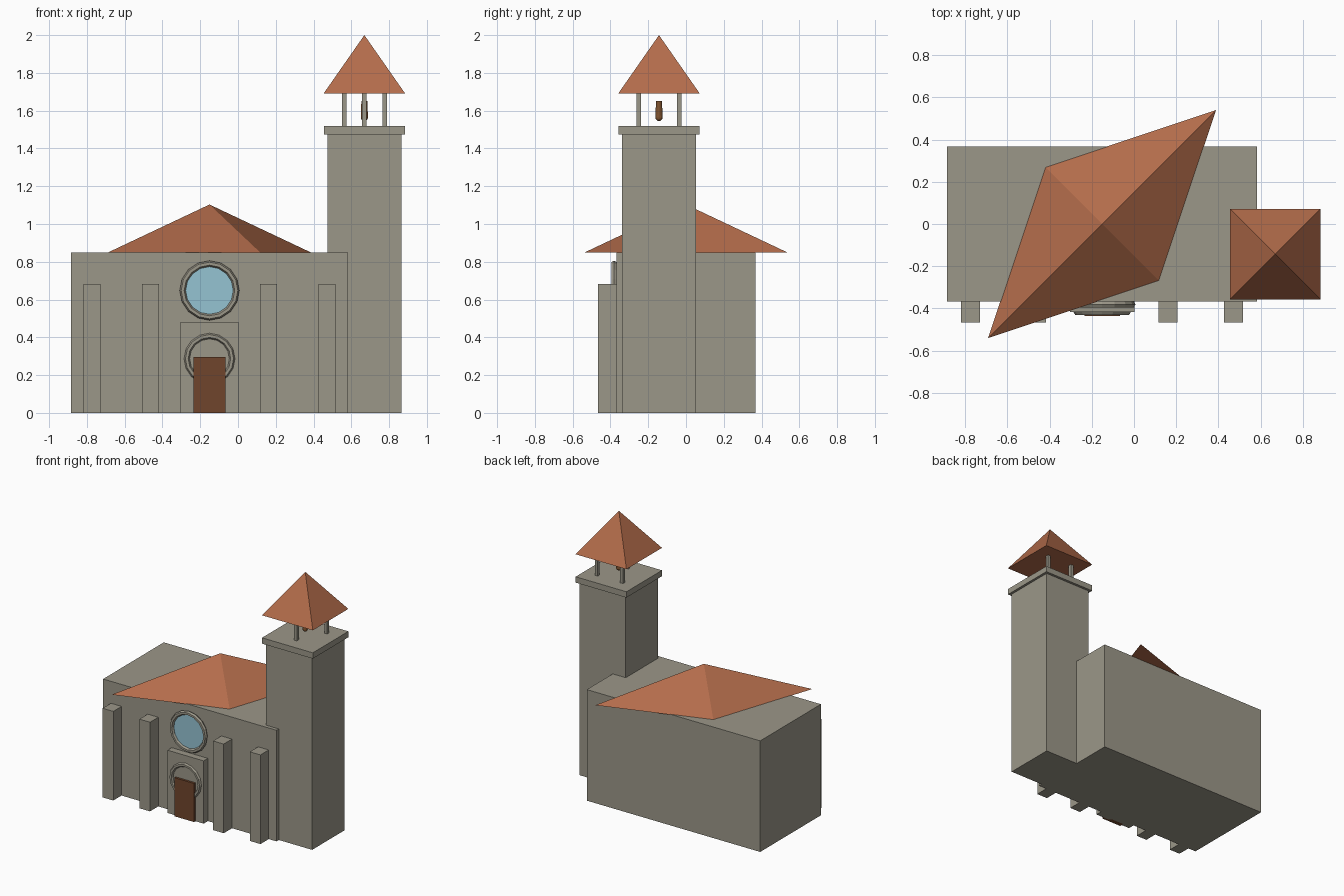
import bpy, math
from mathutils import Vector

if "Cube" in bpy.data.objects:
    bpy.data.objects.remove(bpy.data.objects["Cube"])

CX = -0.151             # centre line of the nave
TX, TY = 0.669, -0.143  # centre of the tower


def mat(name, rgb):
    m = bpy.data.materials.new(name)
    m.diffuse_color = (*rgb, 1)
    m.use_nodes = True
    m.node_tree.nodes["Principled BSDF"].inputs["Base Color"].default_value = m.diffuse_color
    return m


STONE = mat("stone", (0.33, 0.31, 0.25))
TILE = mat("roof_tile", (0.45, 0.15, 0.07))
GLASS = mat("window_glass", (0.30, 0.55, 0.65))
WOOD = mat("door_wood", (0.16, 0.06, 0.025))
BRONZE = mat("bronze", (0.22, 0.09, 0.03))


def finish(name, m):
    ob = bpy.context.object
    ob.name = name
    ob.data.materials.append(m)
    return ob


def box(name, x, y, z, m):
    """Box from (min, max) pairs on each axis."""
    bpy.ops.mesh.primitive_cube_add(size=1, location=[sum(p) / 2 for p in (x, y, z)])
    ob = finish(name, m)
    for v in ob.data.vertices:
        v.co = Vector(c * (p[1] - p[0]) for c, p in zip(v.co, (x, y, z)))
    return ob


def around(c, half):
    return (c - half, c + half)


def pyramid(name, centre, corners, z0, z1, m):
    """Four-sided roof over the given corner offsets."""
    x, y = centre
    verts = [(x + a, y + b, z0) for a, b in corners] + [(x, y, z1)]
    faces = [(3, 2, 1, 0)] + [(i, (i + 1) % 4, 4) for i in range(4)]
    me = bpy.data.meshes.new(name)
    me.from_pydata(verts, [], faces)
    me.materials.append(m)
    ob = bpy.data.objects.new(name, me)
    bpy.context.collection.objects.link(ob)


def ring(name, y, z, radius, tube):
    bpy.ops.mesh.primitive_torus_add(
        location=(CX, y, z), rotation=(math.pi / 2, 0, 0), major_radius=radius,
        minor_radius=tube, major_segments=16, minor_segments=6)
    finish(name, STONE)


# Nave with its skewed diamond roof
box("nave", around(CX, 0.734), (-0.367, 0.367), (0, 0.85), STONE)
pyramid("nave_roof", (CX, 0), [(-0.54, -0.54), (0.27, -0.27), (0.54, 0.54), (-0.27, 0.27)],
        0.848, 1.103, TILE)

# Buttresses along the front
for i, dx in enumerate((-0.623, -0.312, 0.312, 0.623)):
    box(f"buttress_{i + 1}", around(CX + dx, 0.045), (-0.467, -0.36), (0, 0.682), STONE)

# Portal, arch ring and door
box("portal", around(CX, 0.153), (-0.418, -0.36), (0, 0.48), STONE)
ring("portal_ring", -0.418, 0.287, 0.120, 0.015)
box("door", around(CX, 0.084), (-0.435, -0.40), (0, 0.295), WOOD)

# Round window
ring("window_ring", -0.381, 0.648, 0.142, 0.016)
bpy.ops.mesh.primitive_cylinder_add(vertices=16, radius=0.136, depth=0.03,
                                    location=(CX, -0.363, 0.648),
                                    rotation=(math.pi / 2, 0, 0))
finish("window_pane", GLASS)

# Bell tower
box("tower", around(TX, 0.196), around(TY, 0.196), (0, 1.475), STONE)
box("tower_cap", around(TX, 0.215), around(TY, 0.215), (1.475, 1.52), STONE)
h = 0.215
pyramid("tower_roof", (TX, TY), [(-h, -h), (h, -h), (h, h), (-h, h)], 1.692, 2.0, TILE)
for i, (dx, dy) in enumerate(((0, -0.107), (0.107, 0.107), (-0.107, 0.107))):
    box(f"belfry_post_{i + 1}", around(TX + dx, 0.012), around(TY + dy, 0.012),
        (1.515, 1.70), STONE)

# Bell and clapper
bpy.ops.mesh.primitive_cone_add(vertices=12, radius1=0.019, radius2=0.016, depth=0.085,
                                location=(TX, TY, 1.6075))
finish("bell", BRONZE)
bpy.ops.mesh.primitive_uv_sphere_add(segments=12, ring_count=8, radius=0.019,
                                     location=(TX, TY, 1.564))
finish("bell_clapper", BRONZE)
